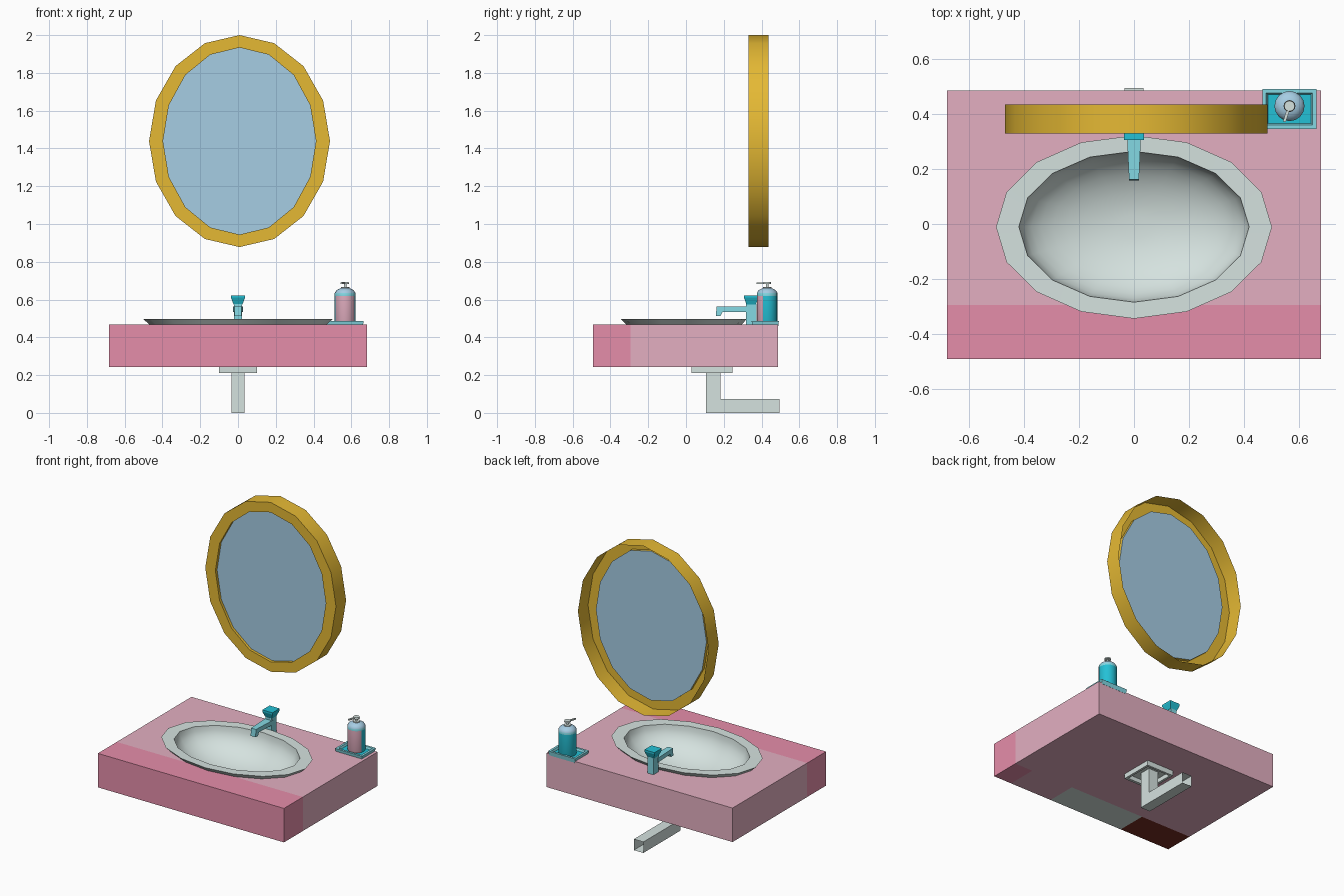
import bpy, bmesh
from math import cos, sin, pi, radians

if "Cube" in bpy.data.objects:
    bpy.data.objects.remove(bpy.data.objects["Cube"])


def material(name, r, g, b):
    m = bpy.data.materials.new(name)
    lin = [((c / 255 + 0.055) / 1.055) ** 2.4 for c in (r, g, b)]
    m.diffuse_color = (*lin, 1)
    m.use_nodes = True
    m.node_tree.nodes["Principled BSDF"].inputs["Base Color"].default_value = m.diffuse_color
    return m


PALE = material("pale_pink", 227, 175, 193)
PINK = material("deep_pink", 229, 141, 170)
GREY = material("ceramic_grey", 213, 226, 223)
GOLD = material("gold", 229, 185, 52)
BLUE = material("mirror_blue", 166, 205, 228)
TEAL = material("teal", 36, 193, 214)
AQUA = material("light_teal", 132, 216, 227)
BROWN = material("dark_brown", 118, 46, 34)


def finish(bm, name, mats, rule=None, smooth=None):
    bmesh.ops.recalc_face_normals(bm, faces=bm.faces)
    bm.normal_update()
    if rule:
        for f in bm.faces:
            f.material_index = rule(f.calc_center_median(), f.normal)
    me = bpy.data.meshes.new(name)
    bm.to_mesh(me)
    bm.free()
    ob = bpy.data.objects.new(name, me)
    bpy.context.collection.objects.link(ob)
    for m in mats:
        me.materials.append(m)
    if smooth:
        bpy.ops.object.select_all(action='DESELECT')
        ob.select_set(True)
        bpy.context.view_layer.objects.active = ob
        bpy.ops.object.shade_smooth_by_angle(angle=radians(smooth))
    return ob


def ellipse(cx, cy, rx, ry, z, n=16):
    return [(cx + rx * cos(2 * pi * i / n), cy + ry * sin(2 * pi * i / n), z) for i in range(n)]


def rect(x0, x1, y0, y1, z):
    return [(x0, y0, z), (x1, y0, z), (x1, y1, z), (x0, y1, z)]


def loft(name, rings, mats, caps=(True, True), rule=None, smooth=None):
    """Skin a list of equal-length point rings."""
    bm = bmesh.new()
    vs = [[bm.verts.new(p) for p in r] for r in rings]
    for a, b in zip(vs, vs[1:]):
        for i in range(len(a)):
            j = (i + 1) % len(a)
            bm.faces.new((a[i], a[j], b[j], b[i]))
    if caps[0]:
        bm.faces.new(vs[0][::-1])
    if caps[1]:
        bm.faces.new(vs[-1])
    return finish(bm, name, mats, rule, smooth)


# Counter: slab cut into colour zones, with a pocket for the bowl
bm = bmesh.new()
v = [bm.verts.new(p) for z in (0.242, 0.467) for p in rect(-0.682, 0.682, -0.493, 0.487, z)]
for q in ((0, 1, 2, 3), (4, 5, 6, 7), (0, 1, 5, 4), (1, 2, 6, 5), (2, 3, 7, 6), (3, 0, 4, 7)):
    bm.faces.new([v[i] for i in q])
for co, no in (((0, -0.295, 0), (0, 1, 0)), ((-0.31, 0, 0), (1, 0, 0)),
               ((0.24, 0, 0), (1, 0, 0)), ((0.55, 0, 0), (1, 0, 0))):
    bmesh.ops.bisect_plane(bm, geom=bm.verts[:] + bm.edges[:] + bm.faces[:],
                           plane_co=co, plane_no=no)


def counter_rule(c, n):
    if c.y > -0.295:
        return 0
    if n.z < -0.5:
        return 3 if c.x < -0.31 else 2 if c.x < 0.24 else 0 if c.x < 0.55 else 1
    return 1


counter = finish(bm, "counter", [PALE, PINK, GREY, BROWN], counter_rule)
cutter = loft("bowl_cutter", [ellipse(0, -0.01, 0.45, 0.29, z) for z in (0.262, 0.6)], [PALE])
cutter.hide_render = True
cutter.display_type = 'WIRE'
mod = counter.modifiers.new("bowl_pocket", 'BOOLEAN')
mod.operation = 'DIFFERENCE'
mod.object = cutter

# Basin: flared rim, then a rounded bowl
rings = [ellipse(0, -0.011, 0.465, 0.302, 0.464), ellipse(0, -0.011, 0.503, 0.334, 0.498)]
for k in range(10):
    a = k / 10 * pi / 2
    rings.append(ellipse(0, -0.01, 0.42 * cos(a), 0.275 * cos(a), 0.497 - 0.19 * sin(a)))
loft("basin", rings, [GREY], caps=(False, True), smooth=35)


# Mirror: oval frame open at the back, with a glass close to its front
def upright(rx, rz, y):
    return [(p[0], y, p[1]) for p in ellipse(0.008, 1.439, rx, rz, 0)]


loft("mirror_frame", [upright(0.479, 0.561, 0.436), upright(0.479, 0.561, 0.33),
                      upright(0.405, 0.495, 0.33), upright(0.405, 0.495, 0.352)],
     [GOLD], caps=(False, False), smooth=30)
loft("mirror_glass", [upright(0.405, 0.495, 0.348), upright(0.405, 0.495, 0.353)], [BLUE])

# Tap: post, spout with a turned-down tip, flared handle
loft("tap_post", [rect(-0.022, 0.022, 0.318, 0.372, z) for z in (0.465, 0.577)], [AQUA])
side = [(0.33, 0.562), (0.162, 0.562), (0.158, 0.512), (0.183, 0.512), (0.192, 0.533), (0.33, 0.533)]
loft("tap_spout", [[(s * (0.018 + 0.045 * (y - 0.16)), y, z) for y, z in side] for s in (-1, 1)], [AQUA])
loft("tap_handle", [rect(-0.024, 0.024, 0.32, 0.37, 0.575), rect(-0.037, 0.037, 0.307, 0.383, 0.61),
                    rect(-0.037, 0.037, 0.307, 0.383, 0.622)], [TEAL])

# Drain: hollow collar under the counter and an open square elbow pipe
loft("drain_collar", [rect(-0.1, 0.1, 0.028, 0.247, 0.245), rect(-0.1, 0.1, 0.03, 0.245, 0.21),
                      rect(-0.085, 0.085, 0.048, 0.23, 0.21), rect(-0.085, 0.085, 0.048, 0.23, 0.238)], [GREY])
w = 0.035
elbow = [[(-w, 0.105, 0.24), (w, 0.105, 0.24), (w, 0.182, 0.24), (-w, 0.182, 0.24)],
         [(-w, 0.105, 0), (w, 0.105, 0), (w, 0.182, 0.073), (-w, 0.182, 0.073)],
         [(-w, 0.496, 0), (w, 0.496, 0), (w, 0.496, 0.073), (-w, 0.496, 0.073)]]
loft("drain_pipe", elbow, [GREY], caps=(False, False))

# Soap tray: raised rim around a sunken floor
loft("soap_tray", [rect(0.474, 0.66, 0.352, 0.488, 0.458), rect(0.468, 0.666, 0.347, 0.492, 0.487),
                   rect(0.482, 0.651, 0.361, 0.478, 0.487), rect(0.488, 0.645, 0.367, 0.472, 0.474)],
     [AQUA, TEAL], rule=lambda c, n: 1 if n.z > 0.5 and c.z < 0.48 else 0)

# Soap bottle: label on the front, light band, blue shoulder
BX, BY = 0.567, 0.43
prof = [(0.052, 0.474), (0.055, 0.482), (0.055, 0.62), (0.055, 0.634),
        (0.047, 0.648), (0.034, 0.656), (0.02, 0.661)]


def bottle_rule(c, n):
    if c.z > 0.634:
        return 2
    if c.z > 0.62:
        return 3
    return 1 if n.y < -0.5 else 0


loft("soap_bottle", [ellipse(BX, BY, r, r, z) for r, z in prof],
     [TEAL, PALE, BLUE, AQUA], rule=bottle_rule, smooth=35)

# Pump: stem, head and nozzle
prof = [(0.022, 0.658), (0.022, 0.666), (0.007, 0.667), (0.007, 0.682), (0.021, 0.683), (0.019, 0.693)]
loft("pump", [ellipse(BX, BY, r, r, z, 12) for r, z in prof], [GREY], smooth=35)
nozzle = [[(BX - 0.006, BY, z), (BX - 0.024, BY - 0.056, z),
           (BX - 0.014, BY - 0.058, z), (BX + 0.006, BY, z)] for z in (0.683, 0.691)]
loft("pump_nozzle", nozzle, [GREY])
